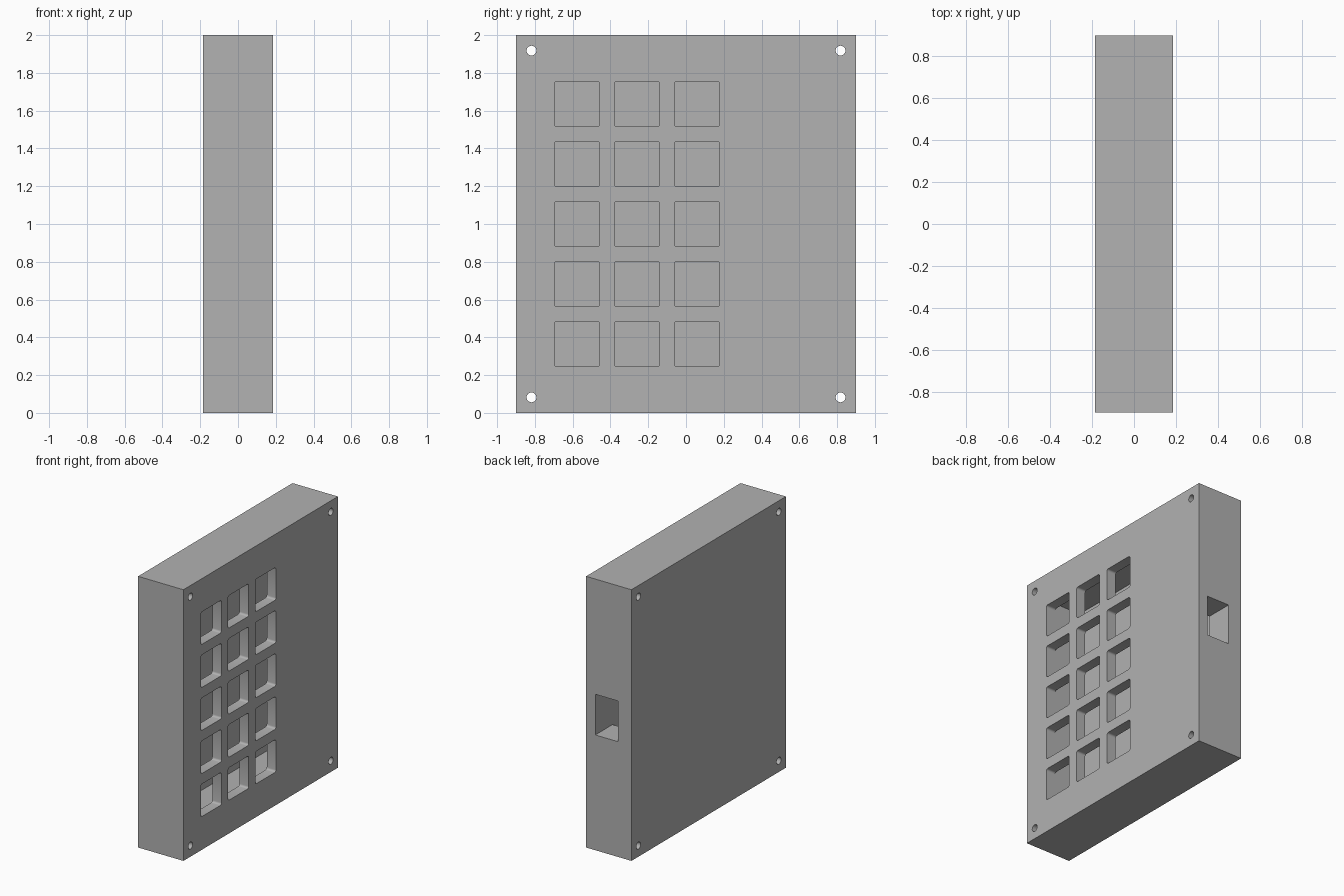
import bpy, bmesh, math
from mathutils import Vector

if "Cube" in bpy.data.objects:
    bpy.data.objects.remove(bpy.data.objects["Cube"], do_unlink=True)

DEPTH, WIDTH, HEIGHT = 0.37, 1.8, 2.0
FACE_WALL, SIDE_WALL = 0.075, 0.2

grey = bpy.data.materials.new("plain grey")
grey.use_nodes = True
grey.diffuse_color = (0.445, 0.445, 0.445, 1)
grey.node_tree.nodes["Principled BSDF"].inputs["Base Color"].default_value = grey.diffuse_color


def rounded_outline(y, z, w, h, r, steps):
    """Points of a rounded rectangle in the y-z plane."""
    points = []
    for corner, (sy, sz) in enumerate([(1, 1), (-1, 1), (-1, -1), (1, -1)]):
        cy, cz = y + sy * (w / 2 - r), z + sz * (h / 2 - r)
        for i in range(steps + 1):
            a = math.pi / 2 * (corner + i / steps)
            points.append((cy + r * math.cos(a), cz + r * math.sin(a)))
    return points


def circle_outline(y, z, r, sides):
    return [(y + r * math.cos(math.tau * i / sides), z + r * math.sin(math.tau * i / sides))
            for i in range(sides)]


def box_outline(y0, y1, z0, z1):
    return [(y0, z0), (y1, z0), (y1, z1), (y0, z1)]


def prisms(name, outlines, x0, x1):
    """One object holding every outline extruded along x."""
    bm = bmesh.new()
    for outline in outlines:
        face = bm.faces.new([bm.verts.new((x0, y, z)) for y, z in outline])
        out = bmesh.ops.extrude_face_region(bm, geom=[face])
        moved = [v for v in out["geom"] if isinstance(v, bmesh.types.BMVert)]
        bmesh.ops.translate(bm, verts=moved, vec=Vector((x1 - x0, 0, 0)))
    bmesh.ops.recalc_face_normals(bm, faces=bm.faces)
    mesh = bpy.data.meshes.new(name)
    bm.to_mesh(mesh)
    bm.free()
    mesh.materials.append(grey)
    obj = bpy.data.objects.new(name, mesh)
    bpy.context.collection.objects.link(obj)
    return obj


# Outer block of the case
case = prisms("keypad_case", [box_outline(-WIDTH / 2, WIDTH / 2, 0, HEIGHT)], -DEPTH / 2, DEPTH / 2)

# Hollow inside
inner_x = DEPTH / 2 - FACE_WALL
inner_y = WIDTH / 2 - SIDE_WALL
cavity = prisms("cavity_cutter",
                [box_outline(-inner_y, inner_y, SIDE_WALL, HEIGHT - SIDE_WALL)], -inner_x, inner_x)

# Grid of key openings
PITCH, KEY = 0.3175, 0.24
keys = prisms("key_cutter",
              [rounded_outline(-0.577 + PITCH * c, 1 + PITCH * (r - 2), KEY, KEY, 0.015, 4)
               for c in range(3) for r in range(5)], 0.05, 0.3)

# Cable port through the back edge
port = prisms("port_cutter", [box_outline(0.6, 1.0, 0.85, 1.15)], -0.075, inner_x)

# Screw holes through the corners
holes = prisms("screw_hole_cutter",
               [circle_outline(sy * 0.818, 1 + sz * 0.918, 0.026, 32)
                for sy in (-1, 1) for sz in (-1, 1)], -0.3, 0.3)

# Cut everything out of the block
bpy.context.view_layer.objects.active = case
for cutter in (cavity, keys, port, holes):
    cutter.hide_render = True
    mod = case.modifiers.new(cutter.name, "BOOLEAN")
    mod.operation = "DIFFERENCE"
    mod.solver = "EXACT"
    mod.object = cutter
    bpy.ops.object.modifier_apply(modifier=mod.name)
    bpy.data.objects.remove(cutter, do_unlink=True)

# Smooth only the round holes and corners
bpy.ops.object.select_all(action="DESELECT")
case.select_set(True)
bpy.ops.object.shade_smooth_by_angle(angle=math.radians(30))
